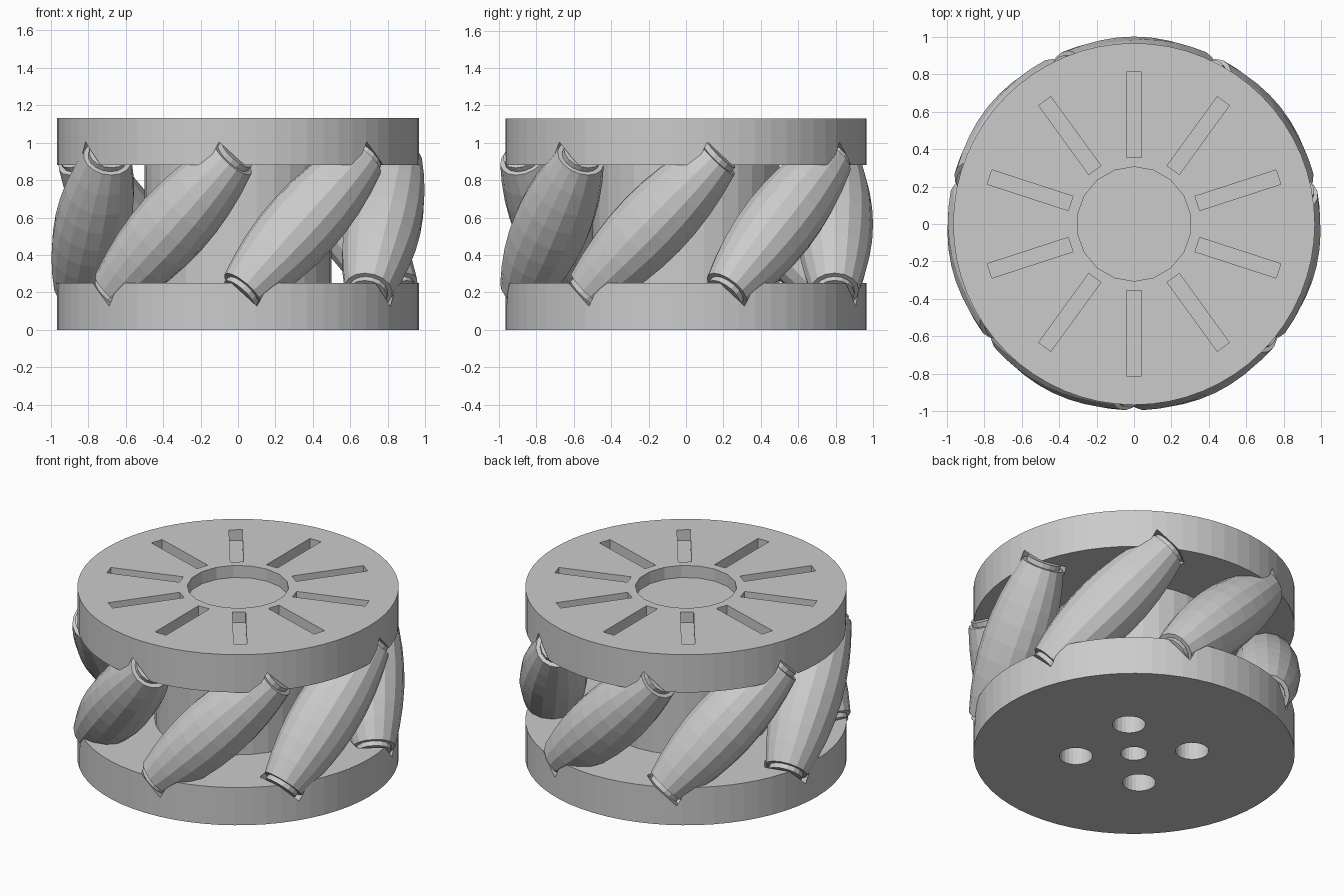
import bpy
import bmesh
from math import radians, sqrt, tau
from mathutils import Matrix, Vector

if "Cube" in bpy.data.objects:
    bpy.data.objects.remove(bpy.data.objects["Cube"])

DISC_R, HEIGHT, MID = 0.965, 1.13, 0.565
ROLLERS, AXIS_R = 7, 0.795

grey = bpy.data.materials.new("light grey")
grey.use_nodes = True
grey.diffuse_color = (0.6, 0.6, 0.6, 1)
grey.node_tree.nodes["Principled BSDF"].inputs["Base Color"].default_value = (0.6, 0.6, 0.6, 1)


def make_object(name, bm):
    bmesh.ops.recalc_face_normals(bm, faces=bm.faces)
    mesh = bpy.data.meshes.new(name)
    bm.to_mesh(mesh)
    bm.free()
    mesh.materials.append(grey)
    obj = bpy.data.objects.new(name, mesh)
    bpy.context.collection.objects.link(obj)
    return obj


def add_cylinder(bm, radius, z0, z1, sides, matrix=Matrix()):
    place = matrix @ Matrix.Translation((0, 0, (z0 + z1) / 2))
    bmesh.ops.create_cone(bm, cap_ends=True, segments=sides, radius1=radius,
                          radius2=radius, depth=z1 - z0, matrix=place)


def cylinder(name, radius, z0, z1, sides):
    bm = bmesh.new()
    add_cylinder(bm, radius, z0, z1, sides)
    return make_object(name, bm)


def cut(target, bm):
    """Subtract the cutter mesh, then discard the cutter."""
    cutter = make_object("cutter", bm)
    cutter.hide_render = True
    mod = target.modifiers.new("cut", "BOOLEAN")
    mod.operation, mod.solver, mod.object = "DIFFERENCE", "EXACT", cutter
    graph = bpy.context.evaluated_depsgraph_get()
    mesh = bpy.data.meshes.new_from_object(target.evaluated_get(graph))
    target.modifiers.clear()
    target.data = mesh
    bpy.data.objects.remove(cutter)


def turn(angle):
    return Matrix.Rotation(angle, 4, "Z")


# Slanted frame of each roller, its local z along the roller axle
frames = [turn(radians(90) + i * tau / ROLLERS)
          @ Matrix.Translation((AXIS_R, 0, MID))
          @ Matrix.Rotation(radians(-45), 4, "X") for i in range(ROLLERS)]

# Discs and hub
top_disc = cylinder("top_disc", DISC_R, 0.88, HEIGHT, 64)
bottom_disc = cylinder("bottom_disc", DISC_R, 0, 0.25, 64)
cylinder("hub", 0.5, 0.24, 0.89, 32)

# Pockets that clear the roller ends
for disc, sign in ((top_disc, 1), (bottom_disc, -1)):
    bm = bmesh.new()
    for frame in frames:
        ends = sorted((sign * 0.3, sign * 0.54))
        add_cylinder(bm, 0.14, ends[0], ends[1], 14, frame)
    cut(disc, bm)

# Central recess and radial slots in the top disc
bm = bmesh.new()
add_cylinder(bm, 0.305, HEIGHT - 0.08, HEIGHT + 0.1, 18)
for i in range(10):
    place = turn(radians(90) + i * tau / 10) @ Matrix.Translation((0.583, 0, HEIGHT))
    bmesh.ops.create_cube(bm, size=1, matrix=place @ Matrix.Diagonal((0.455, 0.08, 0.14, 1)))
cut(top_disc, bm)

# Shaft bore and four bolt holes in the bottom disc
bm = bmesh.new()
add_cylinder(bm, 0.08, -0.1, 0.2, 20)
for i in range(4):
    place = turn(radians(45) + i * tau / 4) @ Matrix.Translation((0.35, 0, 0))
    add_cylinder(bm, 0.1, -0.1, 0.2, 24, place)
cut(bottom_disc, bm)


# Barrel rollers whose outline follows the unit rolling circle
def barrel_radius(t):
    return 1 - sqrt(AXIS_R ** 2 + t * t / 2)


half, steps, sides = 0.5, 8, 16
stations = [half * (2 * i / steps - 1) for i in range(steps + 1)]
profile = [(barrel_radius(t), t) for t in stations]
neck = barrel_radius(half) - 0.025
profile = ([(0, -half - 0.03), (neck, -half - 0.03), (neck, -half)] + profile
           + [(neck, half), (neck, half + 0.03), (0, half + 0.03)])

for i, frame in enumerate(frames):
    bm = bmesh.new()
    verts = [bm.verts.new(Vector((r, 0, z))) for r, z in profile]
    edges = [bm.edges.new(pair) for pair in zip(verts, verts[1:])]
    bmesh.ops.spin(bm, geom=verts + edges, axis=(0, 0, 1), cent=(0, 0, 0),
                   angle=tau, steps=sides)
    bmesh.ops.remove_doubles(bm, verts=bm.verts, dist=0.0005)
    bmesh.ops.transform(bm, matrix=frame, verts=bm.verts)
    make_object(f"roller_{i + 1}", bm)
